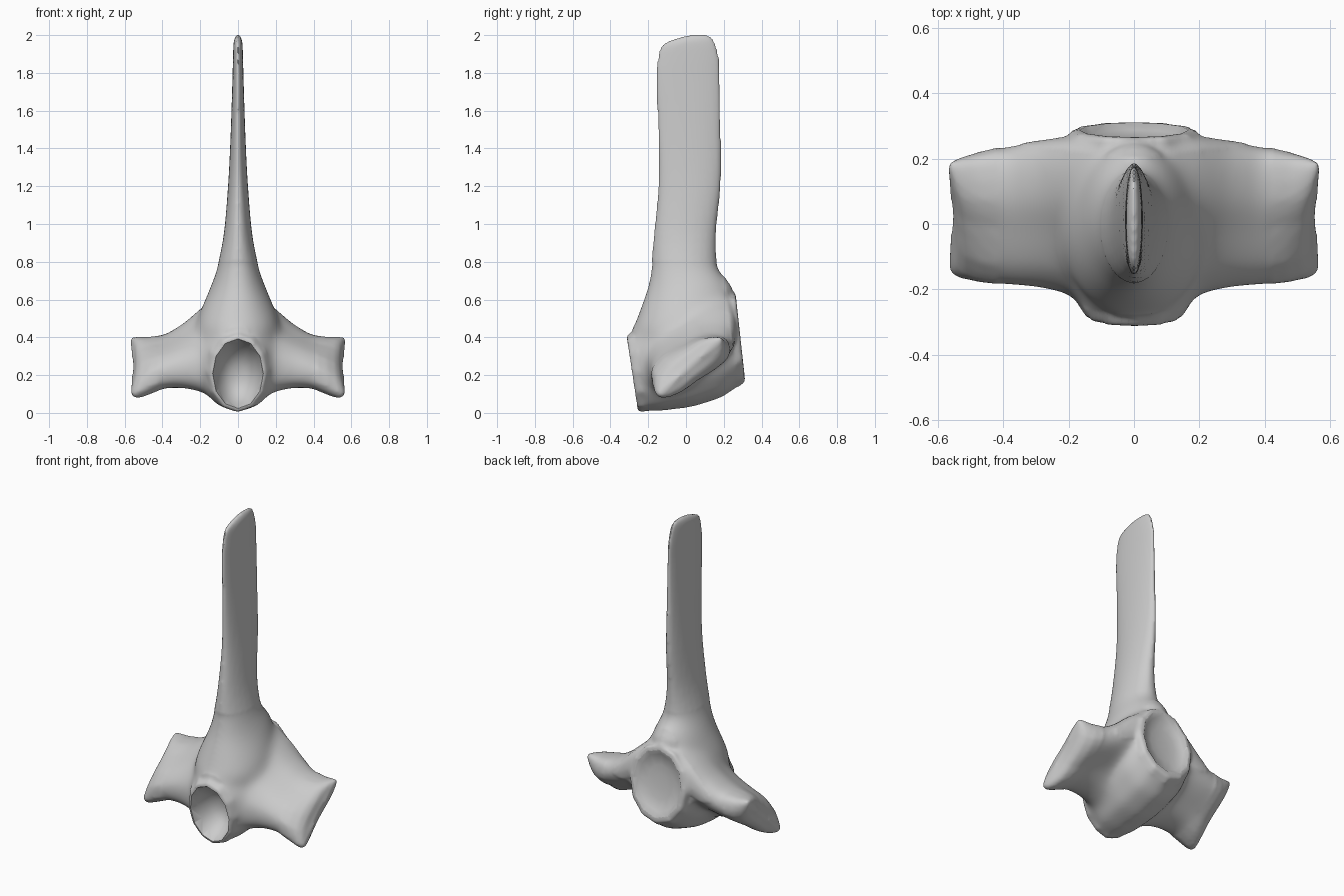
import bpy, bmesh
from math import sin, cos, pi

cube = bpy.data.objects.get("Cube")
if cube:
    bpy.data.objects.remove(cube, do_unlink=True)

bone = bpy.data.materials.new("bone grey")
bone.use_nodes = True
colour = (0.6, 0.6, 0.6, 1)
bone.diffuse_color = colour
bone.node_tree.nodes["Principled BSDF"].inputs["Base Color"].default_value = colour


def spline(rows, steps=4):
    """Smoothly interpolate rows of numbers."""
    out = []
    for i in range(len(rows) - 1):
        a, b, c, d = (rows[max(0, min(len(rows) - 1, i + k))] for k in (-1, 0, 1, 2))
        for s in range(steps):
            t = s / steps
            out.append([q + t * (r - p) / 2 + t * t * (p - 2.5 * q + 2 * r - w / 2)
                        + t ** 3 * (1.5 * (q - r) + (w - p) / 2)
                        for p, q, r, w in zip(a, b, c, d)])
    return out + [list(rows[-1])]


def loft(bm, rings):
    """Skin a closed solid through rings of equal length."""
    vs = [[bm.verts.new(p) for p in r] for r in rings]
    n = len(vs[0])
    faces = []
    for a, b in zip(vs, vs[1:]):
        for i in range(n):
            j = (i + 1) % n
            faces.append(bm.faces.new((a[i], a[j], b[j], b[i])))
    for r in (vs[0], vs[-1]):
        mid = bm.verts.new([sum(v.co[k] for v in r) / n for k in range(3)])
        for i in range(n):
            faces.append(bm.faces.new((r[i], r[(i + 1) % n], mid)))
    bmesh.ops.recalc_face_normals(bm, faces=faces)


def make_object(bm, name):
    me = bpy.data.meshes.new(name)
    bm.to_mesh(me)
    bm.free()
    ob = bpy.data.objects.new(name, me)
    bpy.context.collection.objects.link(ob)
    me.materials.append(bone)
    return ob


def bake(ob):
    """Turn the modifiers of an object into plain mesh."""
    bpy.context.view_layer.update()
    graph = bpy.context.evaluated_depsgraph_get()
    me = bpy.data.meshes.new_from_object(ob.evaluated_get(graph))
    ob.modifiers.clear()
    ob.data = me
    me.materials.clear()
    me.materials.append(bone)
    for p in me.polygons:
        p.material_index = 0


def body_ring(y, z, hw, hh, slope, n=12):
    """Upright oval whose plane leans by slope."""
    return [(hw * sin(2 * pi * i / n), y + slope * hh * cos(2 * pi * i / n),
             z + hh * cos(2 * pi * i / n)) for i in range(n)]


bm = bmesh.new()

# Central body: y, z, half width, half height, lean
front = (-0.285, 0.208, 0.148, 0.203, -0.15)
rear = (0.288, 0.4, 0.195, 0.237, -0.11)
body = [front, (-0.18, 0.24, 0.215, 0.237, -0.14), (0.0, 0.295, 0.24, 0.27, -0.13),
        (0.16, 0.35, 0.24, 0.275, -0.12), rear]
loft(bm, [body_ring(*s) for s in body])

# Tall spine: z, front y, back y, half width
spine = [(0.3, -0.24, 0.2, 0.2), (0.42, -0.285, 0.21, 0.22), (0.51, -0.258, 0.24, 0.21),
         (0.64, -0.212, 0.25, 0.158), (0.71, -0.195, 0.213, 0.13), (0.78, -0.185, 0.168, 0.108),
         (0.95, -0.17, 0.16, 0.075), (1.2, -0.148, 0.185, 0.053),
         (1.45, -0.148, 0.187, 0.04), (1.75, -0.16, 0.182, 0.03),
         (1.87, -0.153, 0.178, 0.027), (1.95, -0.128, 0.16, 0.024),
         (1.985, -0.05, 0.14, 0.018), (2.002, 0.02, 0.11, 0.009)]
rings = []
for z, y0, y1, hw in spline(spine):
    rings.append([(hw * sin(2 * pi * i / 24),
                   (y0 + y1) / 2 - (y1 - y0) / 2 * cos(2 * pi * i / 24), z)
                  for i in range(24)])
loft(bm, rings)

# Side wings: slanted outline in unit y, z, carried along x and thinned to an edge
outline = [(0.02, 0.42), (0.15, 0.66), (0.43, 0.87), (0.63, 1.0), (0.9, 1.0), (1.0, 0.86),
           (1.0, 0.62), (0.85, 0.42), (0.63, 0.24), (0.43, 0.06), (0.18, 0.0), (0.03, 0.15)]
outline = spline(outline + outline[:1], 2)[:-1]
# x, front y, back y, low z, high z, thickness across the slant
wing = [(0.0, -0.24, 0.25, 0.05, 0.66, 1), (0.1, -0.24, 0.26, 0.07, 0.62, 1),
        (0.2, -0.222, 0.262, 0.11, 0.545, 1), (0.29, -0.202, 0.25, 0.13, 0.468, 1),
        (0.39, -0.195, 0.235, 0.13, 0.408, 1), (0.47, -0.19, 0.22, 0.09, 0.4, 0.9),
        (0.515, -0.187, 0.212, 0.067, 0.407, 0.72), (0.538, -0.18, 0.207, 0.066, 0.412, 0.5),
        (0.546, -0.16, 0.195, 0.085, 0.4, 0.25)]
for side in (1, -1):
    rings = []
    for x, y0, y1, z0, z1, thick in wing:
        flare = 0.03 * max(0, (x - 0.4) / 0.145)
        ring = []
        for u, w in outline:
            mid, off = (u + w) / 2, (u - w) / 2 * thick
            ring.append((side * (x + flare * (2 * abs(mid - 0.5)) ** 2),
                         y0 + (mid + off) * (y1 - y0), z0 + (mid - off) * (z1 - z0)))
        rings.append(ring)
    loft(bm, rings)

vertebra = make_object(bm, "vertebra")

# Fuse the parts and soften the surface
fuse = vertebra.modifiers.new("fuse", "REMESH")
fuse.mode = "VOXEL"
fuse.voxel_size = 0.011
soften = vertebra.modifiers.new("soften", "SMOOTH")
soften.factor = 0.5
soften.iterations = 9
bake(vertebra)

# Blend the joins around the root, leaving rims and tips crisp
bm = bmesh.new()
bm.from_mesh(vertebra.data)
root = [v for v in bm.verts if v.co.z < 0.8 and abs(v.co.x) < 0.42
        and abs(v.co.y + 0.13 * (v.co.z - 0.3)) < 0.255]
for _ in range(45):
    bmesh.ops.smooth_vert(bm, verts=root, factor=0.5,
                          use_axis_x=True, use_axis_y=True, use_axis_z=True)
bm.to_mesh(vertebra.data)
bm.free()


def hollow(name, base, steps):
    """Carve a bowl into one end of the body."""
    y, z, hw, hh, slope = base
    cut = bmesh.new()
    loft(cut, [body_ring(y + d, z, hw * s, hh * s, slope) for d, s in steps])
    ob = make_object(cut, name)
    ob.hide_render = True
    mod = vertebra.modifiers.new(name, "BOOLEAN")
    mod.operation = "DIFFERENCE"
    mod.solver = "EXACT"
    mod.object = ob
    return ob


cutters = [
    hollow("front_bowl", front, [(-0.06, 0.96), (0, 0.91), (0.06, 0.78), (0.12, 0.55), (0.15, 0.25)]),
    hollow("rear_bowl", rear, [(0.06, 0.92), (0, 0.86), (-0.02, 0.74), (-0.032, 0.45), (-0.036, 0.2)]),
]
bake(vertebra)
for c in cutters:
    bpy.data.objects.remove(c, do_unlink=True)

# Shade smooth with crisp rims
bpy.ops.object.select_all(action="DESELECT")
vertebra.select_set(True)
bpy.context.view_layer.objects.active = vertebra
bpy.ops.object.shade_smooth_by_angle(angle=pi / 4)
